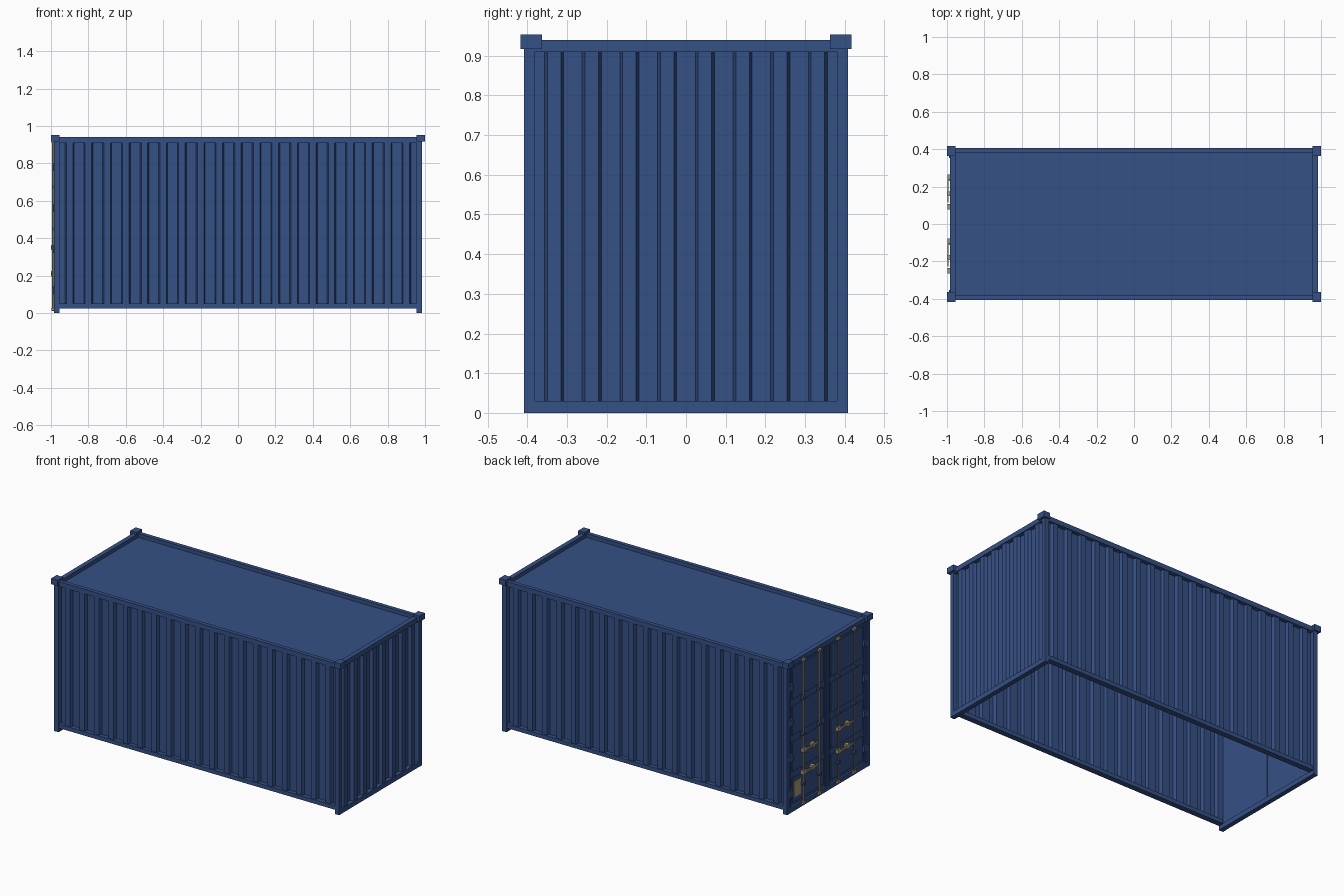
import bpy, bmesh, math
from mathutils import Vector

if "Cube" in bpy.data.objects:
    bpy.data.objects.remove(bpy.data.objects["Cube"])


def material(name, rgb):
    m = bpy.data.materials.new(name)
    m.diffuse_color = (*rgb, 1)
    m.use_nodes = True
    m.node_tree.nodes["Principled BSDF"].inputs["Base Color"].default_value = m.diffuse_color
    return m


BLUE = material("container_blue", (0.036, 0.082, 0.24))
TAN = material("hardware_tan", (0.40, 0.32, 0.20))


def finish(name, bm, mat):
    me = bpy.data.meshes.new(name)
    bm.to_mesh(me)
    bm.free()
    me.materials.append(mat)
    ob = bpy.data.objects.new(name, me)
    bpy.context.collection.objects.link(ob)
    return ob


def add_box(bm, x, y, z):
    """Add a box given (min, max) on each axis."""
    vs = bmesh.ops.create_cube(bm, size=1)["verts"]
    for v in vs:
        v.co = Vector([(a + b) / 2 + c * abs(b - a)
                       for c, (a, b) in zip(v.co, (x, y, z))])


def boxes(name, items, mat=BLUE):
    bm = bmesh.new()
    for it in items:
        add_box(bm, *it)
    return finish(name, bm, mat)


def span(s, a, b):
    return (min(s * a, s * b), max(s * a, s * b))


def corrugated(name, half, centres, offset, z0, z1, angle):
    """Sheet facing -y with raised ribs, then turned about z."""
    inner, outer = -(offset - 0.02), -offset
    prof = [(-half, inner)]
    for c in centres:
        prof += [(c - 0.024, inner), (c - 0.017, outer),
                 (c + 0.017, outer), (c + 0.024, inner)]
    prof.append((half, inner))
    bm = bmesh.new()
    low = [bm.verts.new((x, y, z0)) for x, y in prof]
    top = [bm.verts.new((x, y, z1)) for x, y in prof]
    for i in range(len(prof) - 1):
        bm.faces.new((low[i], low[i + 1], top[i + 1], top[i]))
    ob = finish(name, bm, BLUE)
    ob.rotation_euler.z = angle
    return ob


# corrugated walls
side_ribs = [k * 0.1 for k in range(-9, 10)]
end_ribs = [-0.3325 + 0.095 * k for k in range(8)]
corrugated("front_wall", 0.957, side_ribs, 0.399, 0.045, 0.915, 0)
corrugated("back_wall", 0.957, side_ribs, 0.399, 0.045, 0.915, math.pi)
corrugated("end_wall", 0.381, end_ribs, 0.979, 0.025, 0.915, math.pi / 2)

# frame: posts, rails and top corner blocks
S = (-1, 1)
boxes("corner_posts", [(span(sx, 0.955, 0.985), span(sy, 0.38, 0.408), (0, 0.93))
                       for sx in S for sy in S])
boxes("corner_blocks", [(span(sx, 0.955, 1.0), span(sy, 0.363, 0.417), (0.917, 0.953))
                        for sx in S for sy in S])
boxes("top_side_rails", [((-0.955, 0.955), span(s, 0.38, 0.405), (0.91, 0.94)) for s in S])
boxes("top_end_rails", [(span(s, 0.955, 0.984), (-0.38, 0.38), (0.91, 0.94)) for s in S])
boxes("bottom_side_rails", [((-0.955, 0.955), span(s, 0.37, 0.405), (0.025, 0.05)) for s in S])
boxes("bottom_end_rails", [(span(s, 0.955, 0.984), (-0.38, 0.38), (0.0, 0.03)) for s in S])

# roof plate, sunk between the rails
boxes("roof", [((-0.958, 0.958), (-0.383, 0.383), (0.911, 0.917))])

# doors at the -x end with four raised panels each
boxes("doors", [((-0.972, -0.962), span(s, 0.003, 0.38), (0.03, 0.91)) for s in S])
rows = [(0.05, 0.205), (0.245, 0.43), (0.47, 0.655), (0.695, 0.89)]
boxes("door_panels", [((-0.978, -0.971), span(s, 0.035, 0.345), r) for s in S for r in rows])
boxes("door_edges", [((-0.978, -0.971), span(s, a, b), (0.03, 0.91))
                     for s in S for a, b in ((0.003, 0.02), (0.362, 0.38))])
boxes("hinges", [((-0.988, -0.97), span(s, 0.352, 0.392), (z - 0.02, z + 0.02))
                 for s in S for z in (0.12, 0.34, 0.56, 0.78)])

# locking bars
bm = bmesh.new()
for y in (-0.25, -0.092, 0.092, 0.25):
    vs = bmesh.ops.create_cone(bm, cap_ends=True, segments=8, radius1=0.0055,
                               radius2=0.0055, depth=0.91)["verts"]
    bmesh.ops.translate(bm, verts=vs, vec=(-0.988, y, 0.465))
finish("locking_bars", bm, TAN)

# keepers at the bar ends and guides along the bars
bars = (0.092, 0.25)
boxes("bar_keepers", [((-0.996, -0.975), span(s, y - 0.014, y + 0.014), (z - 0.007, z + 0.007))
                      for s in S for y in bars for z in (0.02, 0.915)], TAN)
boxes("bar_guides", [((-0.994, -0.975), span(s, y - 0.012, y + 0.012), (z - 0.008, z + 0.008))
                     for s in S for y in bars for z in (0.14, 0.45, 0.675)], BLUE)

# two handles per door, each a lever with a hub and a catch
handles = []
for s in S:
    y0 = 0.25 if s > 0 else 0.092   # hub bar of this door
    d = -1 if s > 0 else 1
    for z in (0.35, 0.21):
        def part(a, b, h, x0, x1):
            return ((x0, x1), span(s, y0 + d * a, y0 + d * b), (z - h, z + h))
        handles += [part(-0.012, 0.02, 0.011, -0.998, -0.976),
                    part(0.02, 0.135, 0.006, -0.998, -0.991),
                    part(0.075, 0.10, 0.014, -1.0, -0.976)]
boxes("door_handles", handles, TAN)

# small data plate on the door, showing through to the inside
boxes("data_plate", [((-0.9805, -0.9715), (0.265, 0.335), (0.08, 0.18)),
                     ((-0.9625, -0.9605), (0.275, 0.325), (0.09, 0.17))], TAN)
